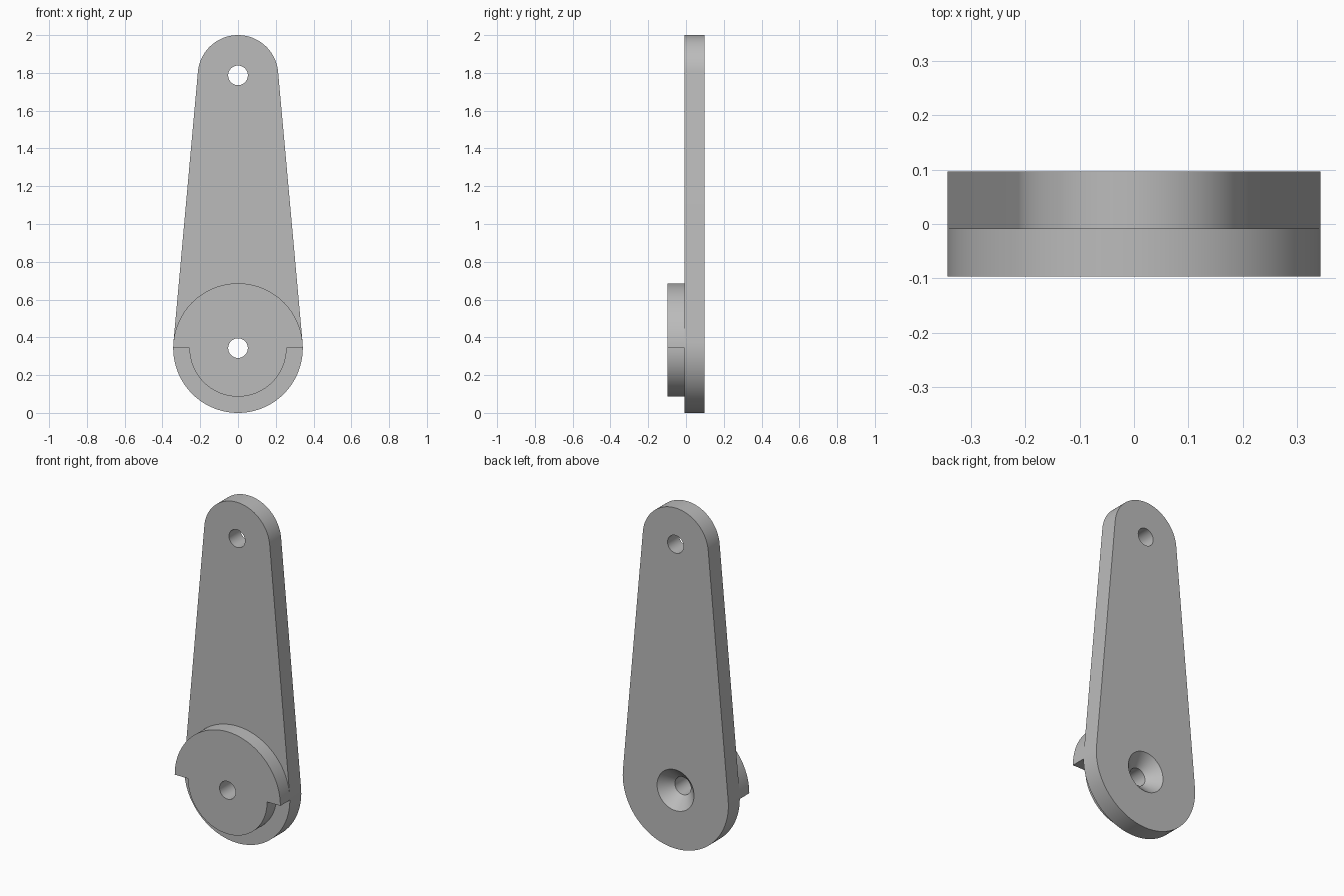
import bpy, bmesh
from math import sin, cos, pi, asin

cube = bpy.data.objects.get("Cube")
if cube:
    bpy.data.objects.remove(cube, do_unlink=True)

# Main dimensions
BACK, JOINT, FRONT = 0.097, -0.009, -0.097
BIG_R, SMALL_R, HUB_R = 0.343, 0.213, 0.257
LOW_Z, HIGH_Z = BIG_R, 2 - SMALL_R
HOLE_R, SINK_R = 0.052, 0.12
SINK_Y = BACK - (SINK_R - HOLE_R)

GREY = (0.5, 0.5, 0.5, 1)
grey = bpy.data.materials.new("plain grey")
grey.use_nodes = True
grey.diffuse_color = GREY
grey.node_tree.nodes["Principled BSDF"].inputs["Base Color"].default_value = GREY


def arc(radius, z, start, end, steps):
    """Points (x, z) along an arc, both ends included."""
    angles = [start + (end - start) * i / steps for i in range(steps + 1)]
    return [(radius * cos(a), z + radius * sin(a)) for a in angles]


def circle(radius, z):
    return arc(radius, z, 0, 2 * pi, 64)[:-1]


def plate(name, walls):
    """Closed plate; each wall is a front-to-back list of (y, outline)."""
    bm = bmesh.new()
    front_edges, back_edges = [], []
    for wall in walls:
        loops = [[bm.verts.new((x, y, z)) for x, z in outline] for y, outline in wall]
        count = len(loops[0])
        for a, b in zip(loops, loops[1:]):
            for i in range(count):
                j = (i + 1) % count
                bm.faces.new((a[i], a[j], b[j], b[i]))
        for loop, edges in ((loops[0], front_edges), (loops[-1], back_edges)):
            edges += [bm.edges.get((loop[i - 1], loop[i])) for i in range(count)]
    for edges in (front_edges, back_edges):
        bmesh.ops.triangle_fill(bm, edges=edges, use_beauty=True)
    bmesh.ops.recalc_face_normals(bm, faces=bm.faces)
    mesh = bpy.data.meshes.new(name)
    bm.to_mesh(mesh)
    bm.free()
    mesh.materials.append(grey)
    obj = bpy.data.objects.new(name, mesh)
    bpy.context.collection.objects.link(obj)
    bpy.ops.object.select_all(action="DESELECT")
    obj.select_set(True)
    bpy.context.view_layer.objects.active = obj
    bpy.ops.object.shade_smooth_by_angle(angle=pi / 6)
    return obj


# Tapered arm: two round ends joined by tangent sides, lower hole countersunk
tilt = asin((BIG_R - SMALL_R) / (HIGH_Z - LOW_Z))
arm = (arc(SMALL_R, HIGH_Z, tilt, pi - tilt, 48)
       + arc(BIG_R, LOW_Z, pi - tilt, 2 * pi + tilt, 64))
pin_hole = circle(HOLE_R, HIGH_Z)
screw_hole = circle(HOLE_R, LOW_Z)
plate("tapered_arm", [
    [(JOINT, arm), (BACK, arm)],
    [(JOINT, pin_hole), (BACK, pin_hole)],
    [(JOINT, screw_hole), (SINK_Y, screw_hole), (BACK, circle(SINK_R, LOW_Z))],
])

# Stepped hub: wide upper half, narrower lower half
hub = arc(BIG_R, LOW_Z, 0, pi, 64) + arc(HUB_R, LOW_Z, pi, 2 * pi, 64)
plate("stepped_hub", [
    [(FRONT, hub), (JOINT, hub)],
    [(FRONT, screw_hole), (JOINT, screw_hole)],
])
